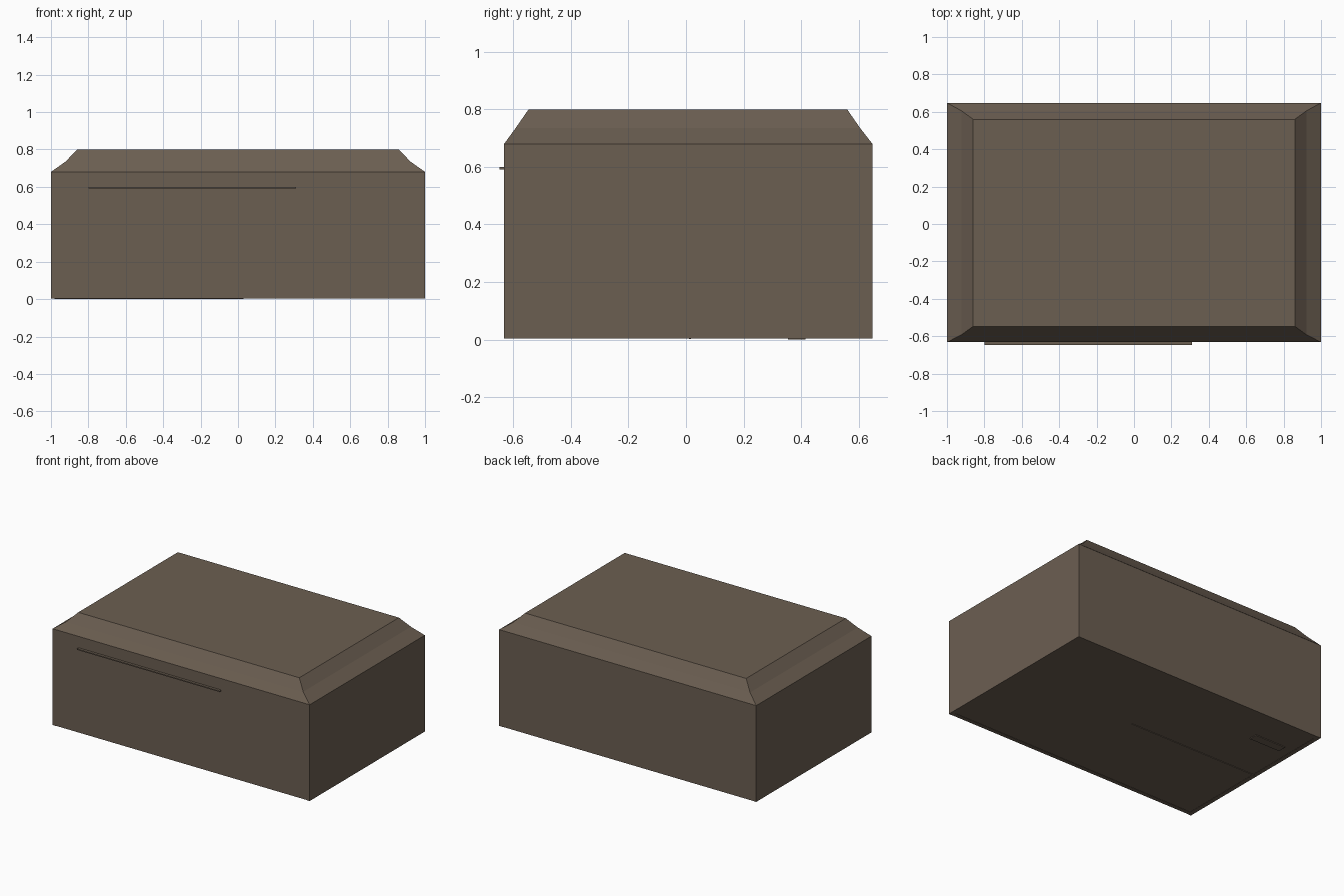
import bpy
import bmesh

if "Cube" in bpy.data.objects:
    bpy.data.objects.remove(bpy.data.objects["Cube"])

wood = bpy.data.materials.new("dark brown wood")
wood.diffuse_color = (0.148, 0.113, 0.083, 1)
wood.use_nodes = True
wood.node_tree.nodes["Principled BSDF"].inputs["Base Color"].default_value = wood.diffuse_color


def finish(name, bm):
    bmesh.ops.recalc_face_normals(bm, faces=bm.faces)
    me = bpy.data.meshes.new(name)
    bm.to_mesh(me)
    bm.free()
    me.materials.append(wood)
    ob = bpy.data.objects.new(name, me)
    bpy.context.collection.objects.link(ob)
    return ob


def loft(name, levels):
    """Stack rectangles (x0, x1, y0, y1, z) into a closed solid."""
    bm = bmesh.new()
    rings = []
    for x0, x1, y0, y1, z in levels:
        rings.append([bm.verts.new(p) for p in
                      ((x0, y0, z), (x1, y0, z), (x1, y1, z), (x0, y1, z))])
    for low, high in zip(rings, rings[1:]):
        for i in range(4):
            j = (i + 1) % 4
            bm.faces.new((low[i], low[j], high[j], high[i]))
    bm.faces.new(rings[0])
    bm.faces.new(rings[-1])
    return finish(name, bm)


def box(name, x0, x1, y0, y1, z0, z1):
    return loft(name, [(x0, x1, y0, y1, z0), (x0, x1, y0, y1, z1)])


FRONT, BACK, RIM = -0.632, 0.648, 0.68

# Walls: side boards run the full depth, front and back sit between them
for label, s in (("left", -1), ("right", 1)):
    box(label + "_wall", *sorted((s * 0.97, s)), FRONT, BACK, 0.003, RIM)
box("front_wall", -0.97, 0.97, FRONT + 0.002, FRONT + 0.03, 0.003, RIM)
box("back_wall", -0.97, 0.97, BACK - 0.03, BACK - 0.001, 0.003, RIM)

# Base board, very slightly recessed
box("base", -0.97, 0.97, FRONT + 0.03, BACK - 0.03, 0.005, 0.04)

# Lid with a shallow coved slope
loft("lid", [
    (-1.0, 1.0, FRONT, BACK, RIM),
    (-0.922, 0.922, -0.592, 0.605, 0.735),
    (-0.86, 0.86, -0.547, 0.56, 0.80),
])

# Thin front rail
box("front_rail", -0.80, 0.31, -0.648, FRONT + 0.01, 0.591, 0.599)

# Underside batten and label plate
box("under_batten", -0.98, 0.03, 0.010, 0.018, 0.001, 0.01)
box("under_plate", -0.90, -0.66, 0.355, 0.415, 0.0, 0.008)
